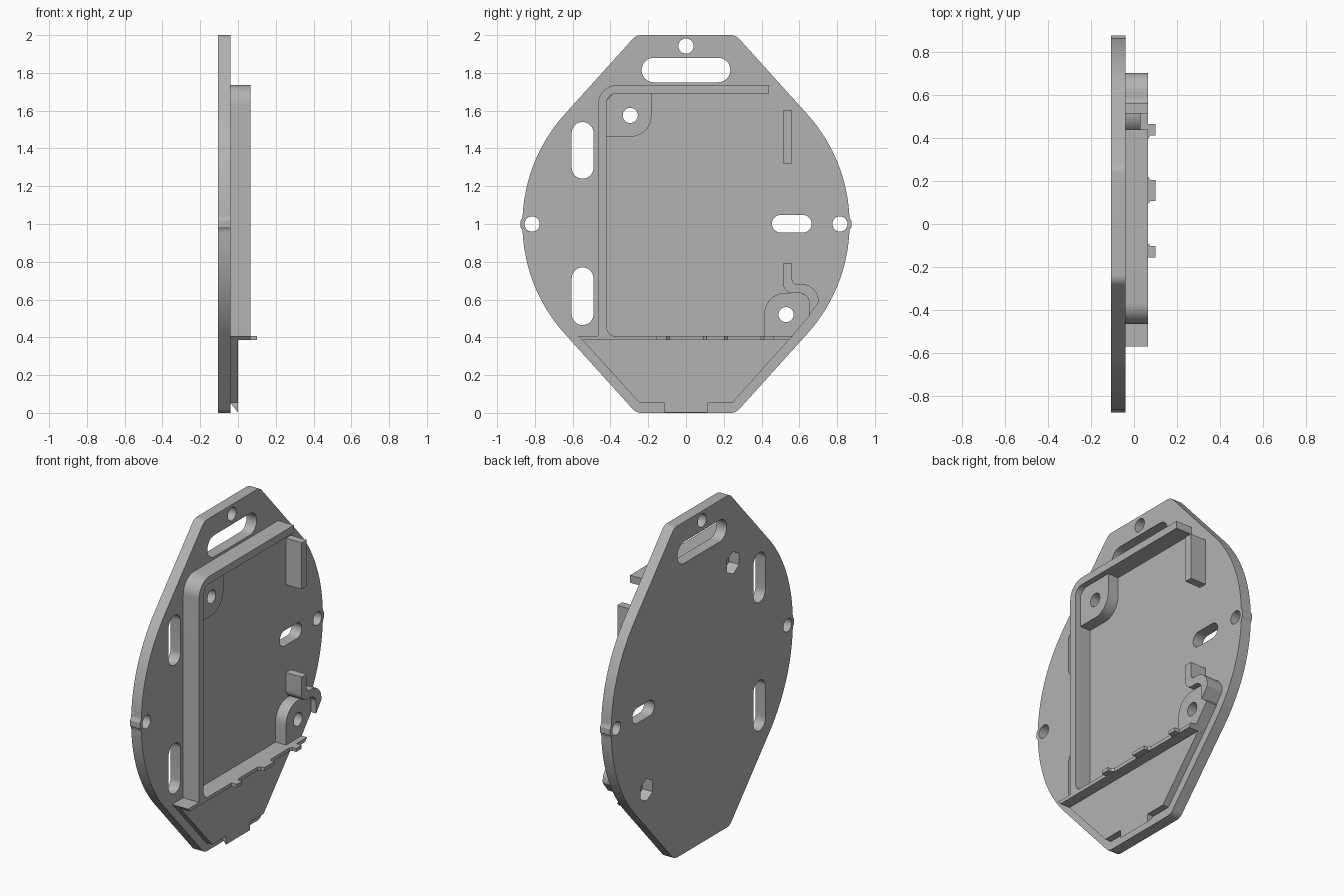
import bpy, bmesh, math
from mathutils import Vector, Matrix

cube = bpy.data.objects.get("Cube")
if cube:
    bpy.data.objects.remove(cube, do_unlink=True)

grey = bpy.data.materials.new("plain grey")
grey.use_nodes = True
colour = (0.45, 0.45, 0.45, 1)
grey.diffuse_color = colour
grey.node_tree.nodes["Principled BSDF"].inputs["Base Color"].default_value = colour

# Rows of the matrices that turn the drawing plane so it extrudes along each axis
AXES = {
    "x": Matrix(((0, 0, 1), (1, 0, 0), (0, 1, 0))),
    "y": Matrix(((0, 1, 0), (0, 0, 1), (1, 0, 0))),
    "z": Matrix.Identity(3),
}
BACK, FACE, LEDGE, PAD, RIM, TIP = -0.107, -0.04, 0.0, 0.03, 0.065, 0.1


def arc(a, b, r, start, end, n):
    return [(a + r * math.cos(math.radians(start + (end - start) * i / n)),
             b + r * math.sin(math.radians(start + (end - start) * i / n)))
            for i in range(n + 1)]


def circle(a, b, r=0.04, n=32):
    return arc(a, b, r, 0, 360, n)[:-1]


def slot(a0, a1, b0, b1):
    """Rounded slot filling a rectangle."""
    if a1 - a0 > b1 - b0:
        r, m = (b1 - b0) / 2, (b0 + b1) / 2
        return arc(a1 - r, m, r, -90, 90, 16) + arc(a0 + r, m, r, 90, 270, 16)
    r, m = (a1 - a0) / 2, (a0 + a1) / 2
    return arc(m, b1 - r, r, 0, 180, 16) + arc(m, b0 + r, r, 180, 360, 16)


def rounded(points, n=10):
    """Outline from (a, b, radius) corners; radius may be left out."""
    out = []
    for i, p in enumerate(points):
        c = Vector(p[:2])
        if len(p) < 3:
            out.append(tuple(c))
            continue
        u = (Vector(points[i - 1][:2]) - c).normalized()
        v = (Vector(points[(i + 1) % len(points)][:2]) - c).normalized()
        half = u.angle(v) / 2
        reach = p[2] / math.tan(half)
        centre = c + (u + v).normalized() * p[2] / math.sin(half)
        s, e = c + u * reach - centre, c + v * reach - centre
        a0 = math.atan2(s.y, s.x)
        turn = (math.atan2(e.y, e.x) - a0 + math.pi) % (2 * math.pi) - math.pi
        out += arc(*centre, p[2], math.degrees(a0), math.degrees(a0 + turn), n)
    return out


def extrude(name, outline, low, high, holes=(), axis="x"):
    """Solid made from an outline with holes, between two levels."""
    curve = bpy.data.curves.new(name, "CURVE")
    curve.dimensions = "2D"
    curve.fill_mode = "BOTH"
    curve.extrude = (high - low) / 2
    for loop in [outline, *holes]:
        spline = curve.splines.new("POLY")
        spline.points.add(len(loop) - 1)
        for point, (a, b) in zip(spline.points, loop):
            point.co = (a, b, 0, 1)
        spline.use_cyclic_u = True
    temp = bpy.data.objects.new(name + "_profile", curve)
    bpy.context.scene.collection.objects.link(temp)
    bpy.context.view_layer.update()
    mesh = bpy.data.meshes.new_from_object(
        temp.evaluated_get(bpy.context.evaluated_depsgraph_get()))
    bpy.data.objects.remove(temp, do_unlink=True)
    mesh.name = name
    mesh.transform(Matrix.Translation((0, 0, (low + high) / 2)))
    mesh.transform(AXES[axis].to_4x4())
    bm = bmesh.new()
    bm.from_mesh(mesh)
    bmesh.ops.remove_doubles(bm, verts=bm.verts, dist=0.0001)
    bmesh.ops.recalc_face_normals(bm, faces=bm.faces)
    bm.to_mesh(mesh)
    bm.free()
    mesh.materials.clear()
    mesh.materials.append(grey)
    obj = bpy.data.objects.new(name, mesh)
    bpy.context.scene.collection.objects.link(obj)
    bpy.ops.object.select_all(action="DESELECT")
    obj.select_set(True)
    bpy.context.view_layer.objects.active = obj
    bpy.ops.object.shade_smooth_by_angle(angle=math.radians(30))
    return obj


# Base plate: round sides with small nubs, straight tapers above and below
nub = [(0.866, 1.032), (0.877, 1.016), (0.877, 0.984), (0.866, 0.968)]
side = arc(0, 1, 0.866, 42, 3, 20) + nub + arc(0, 1, 0.866, -3, -42, 20)
right = [(0.264, 2, 0.06)] + side + [(0.264, 0, 0.06)]
left = [(-p[0], *p[1:]) for p in reversed(right)]
bolts = [(-0.295, 1.575), (0.53, 0.52)]
hexes = [arc(a, b, 0.068, 30, 390, 6)[:-1] for a, b in bolts]
slots = [slot(-0.235, 0.235, 1.75, 1.88), slot(-0.605, -0.49, 1.24, 1.54),
         slot(-0.605, -0.49, 0.465, 0.77), slot(0.455, 0.665, 0.955, 1.048)]
pins = [circle(0, 1.942), circle(0.815, 1), circle(-0.815, 1)]
extrude("base_plate", rounded(right + left), BACK, FACE, slots + pins + hexes)

# Tray wall along the top and one side
extrude("tray_wall", rounded([
    (0.44, 1.735), (-0.465, 1.735, 0.1), (-0.465, 0.405), (-0.37, 0.405),
    (-0.42, 0.405), (-0.42, 1.69, 0.05), (0.44, 1.69)]), FACE, RIM)
extrude("wall_corner_fillet", [(-0.42, 0.4)] + arc(-0.37, 0.455, 0.05, 180, 270, 8)
        + [(-0.37, 0.4)], FACE, RIM)

# Bottom wall and the ledge slab under it
extrude("bottom_wall", [(-0.57, 0.408), (0.565, 0.408), (0.545, 0.386),
                        (-0.55, 0.386)], FACE, RIM)
extrude("lower_slab", [(-0.55, 0.387), (0.545, 0.387), (0.245, 0.052),
                       (-0.245, 0.052)], FACE, LEDGE)
extrude("slab_lip", [(0.052, FACE), (0.052, LEDGE), (0.002, LEDGE)],
        -0.115, 0.115, axis="y")

# Catches on the bottom wall, flared where they meet it
for i, (y0, y1, f0, f1) in enumerate([(-0.155, -0.103, 0, 0.015),
                                      (0.108, 0.205, 0.015, 0.015),
                                      (0.412, 0.465, 0.015, 0)]):
    extrude(f"wall_catch_{i + 1}", [(RIM - 0.005, y0 - f0), (RIM, y0 - f0),
            (RIM + 0.012, y0), (TIP, y0), (TIP, y1), (RIM + 0.012, y1),
            (RIM, y1 + f1), (RIM - 0.005, y1 + f1)], 0.387, 0.408, axis="z")

# Bolt bosses in opposite corners
extrude("upper_boss", rounded([
    (-0.425, 1.462), (-0.183, 1.462, 0.11), (-0.183, 1.695),
    (-0.38, 1.695), (-0.425, 1.65)]), FACE, PAD, [circle(*bolts[0])])
extrude("lower_boss", rounded([
    (0.415, 0.405), (0.415, 0.635, 0.11), (0.655, 0.635, 0.06),
    (0.655, 0.515), (0.562, 0.405)]), FACE, PAD, [circle(*bolts[1])])

# Side block and curved clip
extrude("side_block", [(0.514, 1.32), (0.562, 1.32), (0.562, 1.6), (0.514, 1.6)],
        FACE, RIM)
extrude("curved_clip", rounded([
    (0.514, 0.79), (0.562, 0.79), (0.562, 0.682, 0.025), (0.702, 0.682, 0.09),
    (0.702, 0.582, 0.02), (0.652, 0.518), (0.652, 0.635, 0.055),
    (0.514, 0.635, 0.05)]), FACE, RIM)
